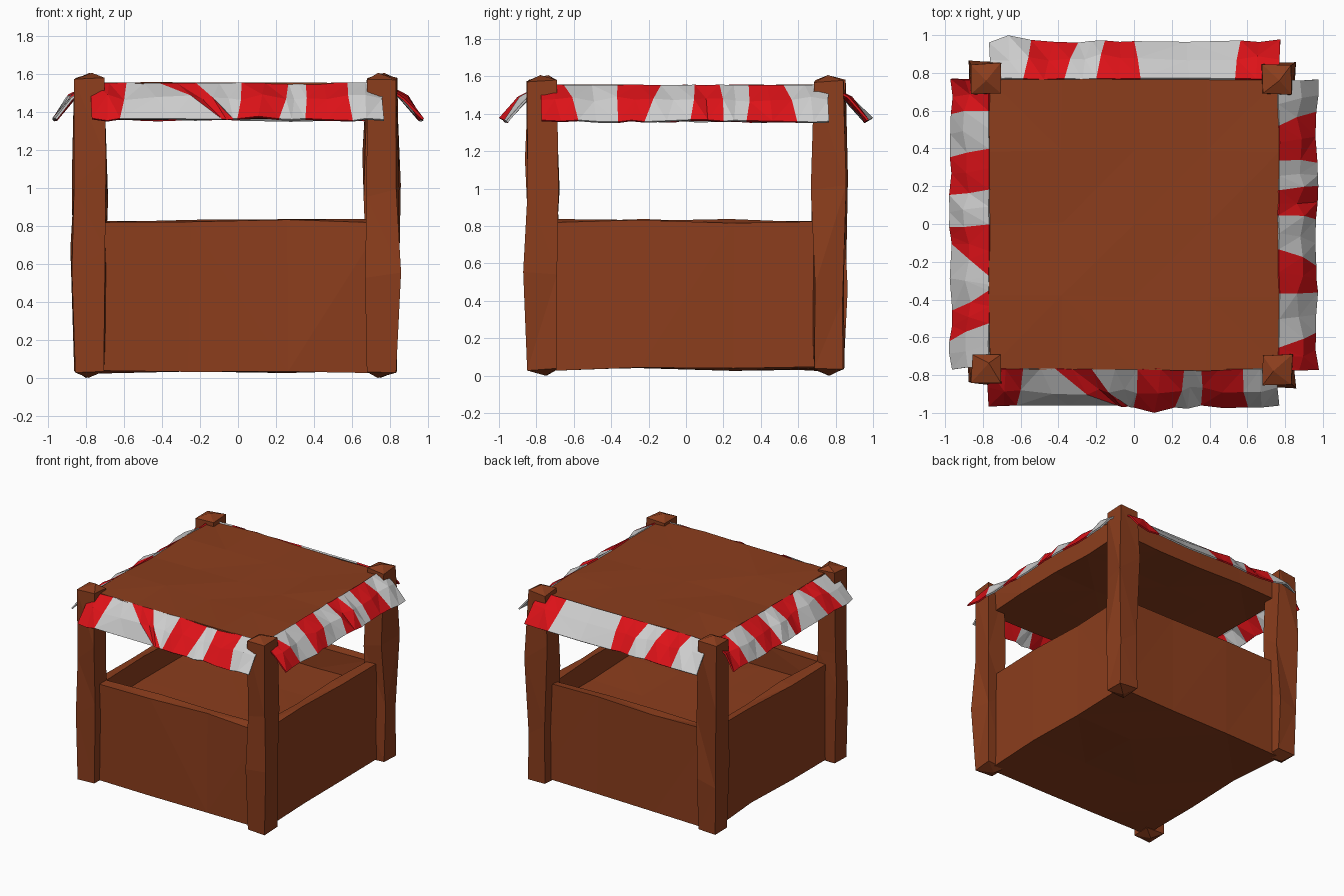
import bpy, bmesh, random
from mathutils import Vector, Matrix
from math import radians

if "Cube" in bpy.data.objects:
    bpy.data.objects.remove(bpy.data.objects["Cube"])

random.seed(7)


def material(name, rgb):
    m = bpy.data.materials.new(name)
    m.diffuse_color = (*rgb, 1)
    m.use_nodes = True
    m.node_tree.nodes["Principled BSDF"].inputs["Base Color"].default_value = m.diffuse_color
    return m


WOOD = material("wood", (0.26, 0.047, 0.012))
RED = material("red_cloth", (0.72, 0.006, 0.009))
WHITE = material("white_cloth", (0.55, 0.55, 0.55))


def finish(name, bm, mats):
    bmesh.ops.triangulate(bm, faces=bm.faces)
    bmesh.ops.recalc_face_normals(bm, faces=bm.faces)
    me = bpy.data.meshes.new(name)
    bm.to_mesh(me)
    bm.free()
    for m in mats:
        me.materials.append(m)
    ob = bpy.data.objects.new(name, me)
    bpy.context.collection.objects.link(ob)
    return ob


def cube(lo, hi):
    lo, hi = Vector(lo), Vector(hi)
    bm = bmesh.new()
    bmesh.ops.create_cube(bm, size=1)
    for v in bm.verts:
        v.co = Vector([(lo[i] + hi[i]) / 2 + v.co[i] * (hi[i] - lo[i]) for i in range(3)])
    return bm


def jitter(bm, x, y, z):
    for v in bm.verts:
        v.co += Vector([random.uniform(-a, a) for a in (x, y, z)])


def split(bm, edges, cuts):
    bmesh.ops.subdivide_edges(bm, edges=edges, cuts=cuts, use_grid_fill=True)


def long_edges(bm, limit):
    return [e for e in bm.edges if e.calc_length() > limit]


# Lower box with a rim and a sunken counter
bm = cube((-0.77, -0.77, 0.035), (0.77, 0.77, 0.825))
top = max(bm.faces, key=lambda f: f.calc_center_median().z)
bmesh.ops.inset_region(bm, faces=[top], thickness=0.11)
ext = bmesh.ops.extrude_face_region(bm, geom=[top])
if top.is_valid:
    bmesh.ops.delete(bm, geom=[top], context='FACES_ONLY')
for g in ext["geom"]:
    if isinstance(g, bmesh.types.BMVert):
        g.co.z -= 0.17
split(bm, long_edges(bm, 1.0), 2)
jitter(bm, 0.01, 0.01, 0.014)
finish("counter_box", bm, [WOOD])

# Flat roof with a gently uneven top
bm = cube((-0.77, -0.77, 1.37), (0.77, 0.77, 1.55))
split(bm, long_edges(bm, 1.0), 3)
jitter(bm, 0.008, 0.008, 0.012)
finish("roof", bm, [WOOD])

# Corner posts with pointed tops and rough sides
for name, x, y in (("front_left", -0.78, -0.765), ("front_right", 0.76, -0.77),
                   ("back_left", -0.78, 0.77), ("back_right", 0.755, 0.765)):
    h = 0.078
    bm = cube((x - h, y - h, 0.035), (x + h, y + h, 1.575))
    split(bm, long_edges(bm, 1.0), 2)
    for v in bm.verts:
        if 0.3 < v.co.z < 1.3:
            v.co += Vector([random.uniform(-0.01, 0.02) * (1 if c > 0 else -1)
                            for c in (v.co.x - x, v.co.y - y)] + [random.uniform(-0.15, 0.15)])
    jitter(bm, 0.006, 0.006, 0.008)
    for end, tip in ((1, 1.607), (-1, 0.0)):
        cap = max(bm.faces, key=lambda f: end * f.calc_center_median().z)
        poked = bmesh.ops.poke(bm, faces=[cap])["verts"][0]
        poked.co = (x + random.uniform(-0.03, 0.03), y + random.uniform(-0.03, 0.03), tip)
    finish(name + "_post", bm, [WOOD])

# Striped awnings: stripe borders along the top and the bottom edge of each side
STRIPES = {
    "front": ((-.58, -.42, -.22, .02, .27, .35, .57), (-.62, -.08, -.03, .0, .22, .36, .60)),
    "right": ((-.65, -.36, -.14, .05, .18, .34, .52), (-.58, -.37, -.22, .02, .20, .33, .60)),
    "back": ((-.54, -.04, .20, .36, .58), (-.56, .0, .16, .30, .55)),
    "left": ((-.60, -.40, -.18, .0, .28, .36, .52), (-.58, -.36, -.16, .02, .10, .46, .62)),
}
ROWS = ((0.765, 1.55), (0.88, 1.475), (0.965, 1.36))

for k, (side, (tops, bottoms)) in enumerate(STRIPES.items()):
    tops, bottoms = (-.77, *tops, .765), (-.77, *bottoms, .765)
    cols = []
    for i in range(len(tops)):
        cols.append((tops[i], bottoms[i]))
        if i < len(tops) - 1:
            cols.append(((tops[i] + tops[i + 1]) / 2, (bottoms[i] + bottoms[i + 1]) / 2))
    bm = bmesh.new()
    grid = []
    for t, b in cols:
        line = []
        for r, (d, z) in enumerate(ROWS):
            wob = (0.004, 0.022, 0.01)[r]
            s = t + (b - t) * r / 2 + random.uniform(-0.008, 0.008)
            line.append(bm.verts.new((s, -d + random.uniform(-wob, wob),
                                      z + random.uniform(-wob, wob) * 0.7)))
        grid.append(line)
    # One frayed corner reaches out furthest on the front and the back
    if side in ("front", "back"):
        tip = grid[9 if side == "front" else -2][2]
        tip.co.y, tip.co.z = -0.995, 1.375
    for i in range(len(grid) - 1):
        for r in range(2):
            f = bm.faces.new((grid[i][r], grid[i][r + 1], grid[i + 1][r + 1], grid[i + 1][r]))
            f.material_index = (i // 2) % 2
    bm.transform(Matrix.Rotation(radians(90 * k), 4, 'Z'))
    ob = finish(side + "_awning", bm, [RED, WHITE])
    mod = ob.modifiers.new("thickness", 'SOLIDIFY')
    mod.thickness = 0.012
    mod.offset = 0
